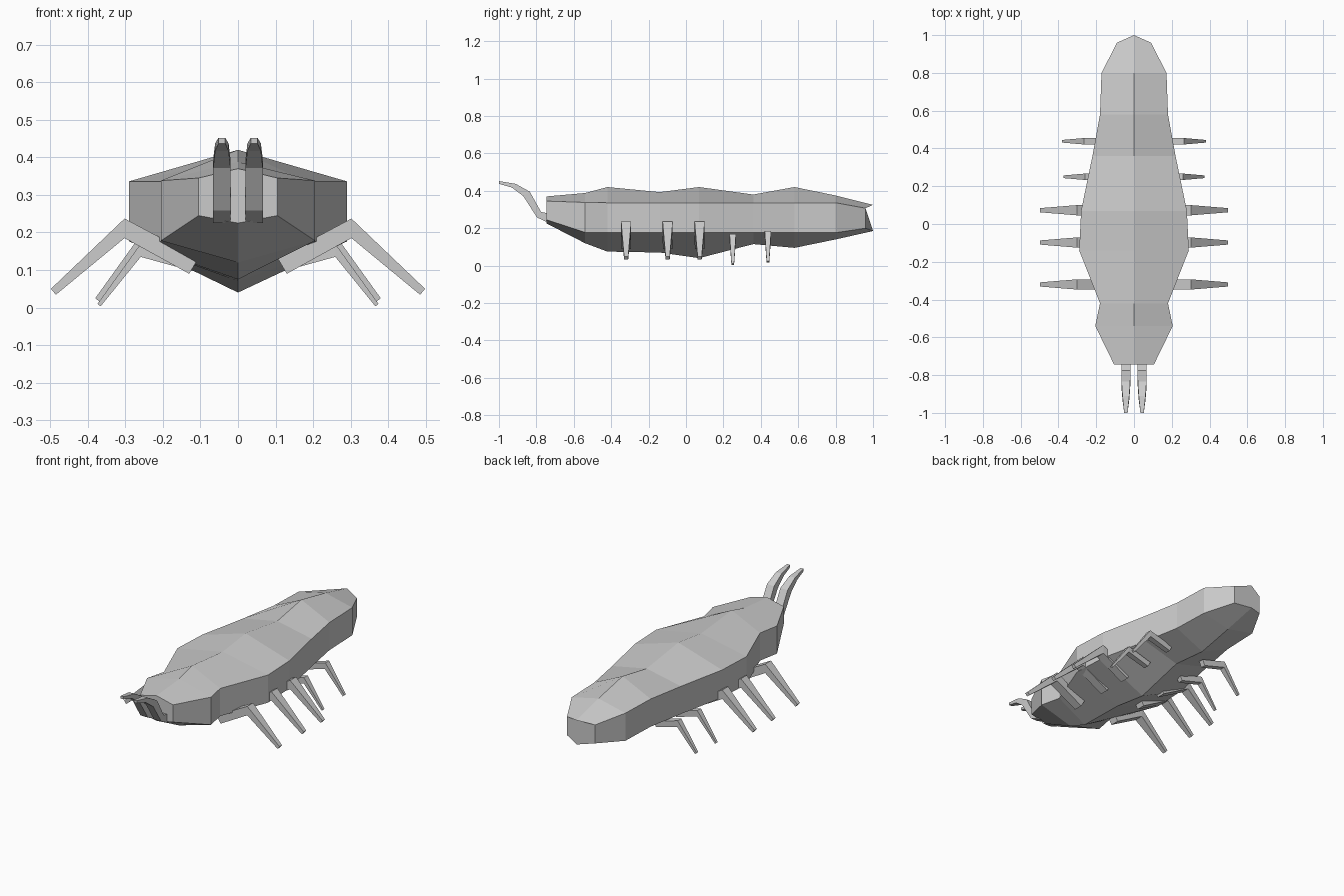
import bpy

if "Cube" in bpy.data.objects:
    bpy.data.objects.remove(bpy.data.objects["Cube"])

grey = bpy.data.materials.new("shell_grey")
grey.diffuse_color = (0.6, 0.6, 0.6, 1)
grey.use_nodes = True
grey.node_tree.nodes["Principled BSDF"].inputs["Base Color"].default_value = grey.diffuse_color


def loft(name, rings):
    """Flat-faced tube through rings of equal point count, capped at both ends."""
    n = len(rings[0])
    verts = [p for ring in rings for p in ring]
    faces = [(r * n + i, r * n + (i + 1) % n, (r + 1) * n + (i + 1) % n, (r + 1) * n + i)
             for r in range(len(rings) - 1) for i in range(n)]
    faces += [tuple(range(n))[::-1], tuple(range((len(rings) - 1) * n, len(rings) * n))]
    mesh = bpy.data.meshes.new(name)
    mesh.from_pydata(verts, [], faces)
    mesh.materials.append(grey)
    obj = bpy.data.objects.new(name, mesh)
    bpy.context.collection.objects.link(obj)
    # consistent outward normals
    import bmesh
    bm = bmesh.new()
    bm.from_mesh(mesh)
    bmesh.ops.recalc_face_normals(bm, faces=bm.faces)
    bm.to_mesh(mesh)
    bm.free()
    return obj


# Body stations: side y, centre y, half width, ridge z, upper side z, lower side z, belly z
stations = [
    (-0.745, -0.745, 0.105, 0.37, 0.345, 0.245, 0.225),
    (-0.54, -0.54, 0.205, 0.388, 0.338, 0.178, 0.12),
    (-0.42, -0.42, 0.18, 0.42, 0.336, 0.176, 0.075),
    (-0.14, -0.14, 0.29, 0.393, 0.336, 0.176, 0.07),
    (0.07, 0.07, 0.28, 0.42, 0.336, 0.176, 0.04),
    (0.36, 0.36, 0.22, 0.38, 0.336, 0.176, 0.115),
    (0.58, 0.58, 0.18, 0.42, 0.336, 0.176, 0.095),
    (0.80, 0.80, 0.172, 0.375, 0.336, 0.176, 0.14),
    (0.96, 1.0, 0.09, 0.325, 0.307, 0.2, 0.185),
]
loft("body", [[(0, yc, top), (w, ys, up), (w, ys, low), (0, yc, belly), (-w, ys, low), (-w, ys, up)]
              for ys, yc, w, top, up, low, belly in stations])


def leg(name, y, joints, side):
    # joints: outer (x, z), inner (x, z), half thickness along y
    loft(name, [[(side * ox, y - h, oz), (side * ox, y + h, oz),
                 (side * ix, y + h, iz), (side * ix, y - h, iz)]
                for (ox, oz), (ix, iz), h in joints])


big = [((0.105, 0.132), (0.13, 0.09), 0.026),
       ((0.302, 0.237), (0.302, 0.185), 0.027),
       ((0.498, 0.05), (0.485, 0.034), 0.011)]
small = [((0.11, 0.142), (0.125, 0.11), 0.015),
         ((0.265, 0.185), (0.262, 0.148), 0.017),
         ((0.38, 0.025), (0.369, 0.016), 0.007)]
lower_small = [((x1 - 0.006, z1 - 0.015), (x2 - 0.003, z2 - 0.013), h)
               for (x1, z1), (x2, z2), h in small]

# Feelers: upper (y, z), lower (y, z), half width
feeler = [((-0.73, 0.278), (-0.73, 0.225), 0.023),
          ((-0.775, 0.287), (-0.797, 0.258), 0.024),
          ((-0.835, 0.395), (-0.87, 0.372), 0.023),
          ((-0.91, 0.437), (-0.93, 0.417), 0.018),
          ((-1.0, 0.452), (-1.0, 0.437), 0.009)]

for side, tag in ((1, "right"), (-1, "left")):
    for i, y in enumerate((-0.32, -0.098, 0.073)):
        leg(f"front_leg_{i + 1}_{tag}", y, big, side)
    leg(f"rear_leg_1_{tag}", 0.25, lower_small, side)
    leg(f"rear_leg_2_{tag}", 0.438, small, side)
    cx = side * 0.043
    loft(f"feeler_{tag}", [[(cx - h, uy, uz), (cx + h, uy, uz), (cx + h, ly, lz), (cx - h, ly, lz)]
                           for (uy, uz), (ly, lz), h in feeler])
